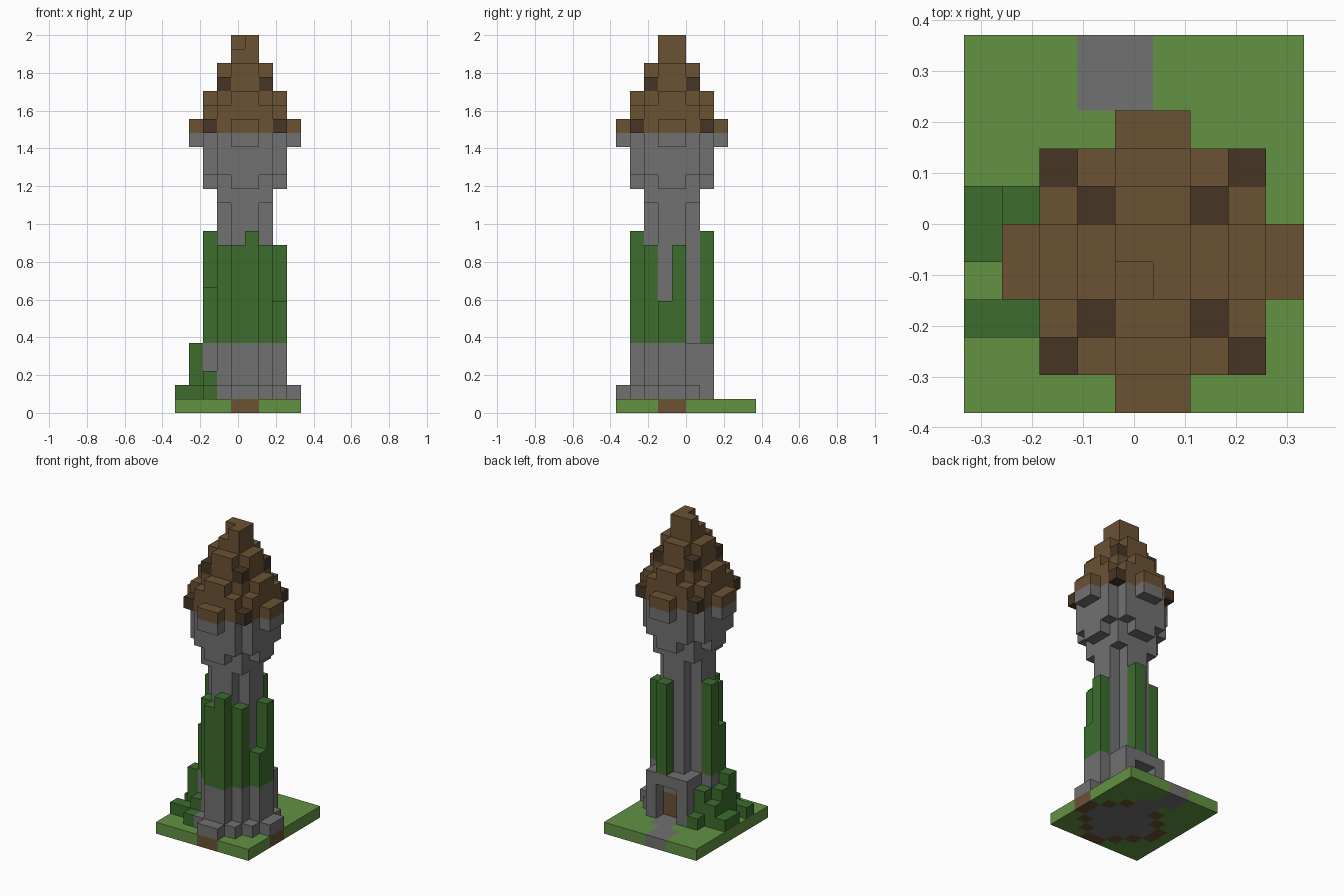
import bpy, bmesh
from mathutils import Vector

cube = bpy.data.objects.get("Cube")
if cube:
    bpy.data.objects.remove(cube, do_unlink=True)

U = 2 / 27                      # block size
NX, NY = 9, 10                  # ground size in blocks

COLOURS = {
    "grass": (0.122, 0.287, 0.055),
    "stone": (0.165, 0.165, 0.165),
    "leaf": (0.045, 0.152, 0.027),
    "wood": (0.147, 0.084, 0.034),
    "dark_wood": (0.061, 0.036, 0.018),
}
MATS = {}
for name, rgb in COLOURS.items():
    m = bpy.data.materials.new(name)
    m.use_nodes = True
    m.diffuse_color = (*rgb, 1)
    bsdf = m.node_tree.nodes["Principled BSDF"]
    bsdf.inputs["Base Color"].default_value = (*rgb, 1)
    bsdf.inputs["Roughness"].default_value = 0.9
    MATS[name] = m

blocks = {}                     # (i, j, k) -> (part, colour)


def column(part, colour, i, j, low, high):
    for k in range(low, high):
        blocks[i, j, k] = (part, colour)


def ring(part, colour, a, b, low, high):
    """Column repeated in all quarters; a and b count outward from the tower axis."""
    for p, q in {(a, b), (b, a)}:
        for i in (4 - p, 5 + p):
            for j in (3 - q, 4 + q):
                column(part, colour, i, j, low, high)


# Ground slab with soil under the plinth, stone under the tower, and a path
for i in range(NX):
    for j in range(NY):
        column("ground", "grass", i, j, 0, 1)
for a, b in ((3, 0), (2, 1)):
    ring("ground", "wood", a, b, 0, 1)
for a, b in ((0, 0), (1, 0), (1, 1), (2, 0)):
    ring("ground", "stone", a, b, 0, 1)
for j, start in ((7, 4), (8, 3), (9, 3)):
    for i in (start, start + 1):
        column("path", "stone", i, j, 0, 1)

# Stepped plinth and base
for a, b in ((3, 0), (2, 1)):
    ring("plinth", "stone", a, b, 1, 2)
for a, b in ((1, 1), (2, 0)):
    ring("base", "stone", a, b, 1, 5)

# Shaft and flared head
ring("shaft", "stone", 0, 0, 1, 20)
ring("shaft", "stone", 1, 0, 1, 20)
for a, b, low in ((1, 1, 15), (2, 0, 16), (2, 1, 17), (3, 0, 19)):
    ring("tower_head", "stone", a, b, low, 20)

# Stepped roof with dark corner blocks
for a, b, top in ((0, 0, 27), (1, 0, 25), (1, 1, 23), (2, 0, 23), (2, 1, 22), (3, 0, 21)):
    ring("roof", "wood", a, b, 20, top)
ring("roof_corners", "dark_wood", 1, 1, 23, 24)
ring("roof_corners", "dark_wood", 2, 2, 20, 21)
del blocks[4, 3, 26]

# Doorway at the back: frame, opening and recessed door
for i in (4, 5):
    blocks.pop((i, 7, 1), None)
    for k in (1, 2, 3):
        blocks.pop((i, 6, k), None)
    column("door", "wood", i, 5, 1, 3)
for i in (3, 6):
    column("door_frame", "stone", i, 6, 1, 5)

# Vines climbing the shaft
for i, j, top in ((4, 1, 12), (5, 1, 13), (3, 2, 12), (6, 2, 12), (7, 3, 8),
                  (7, 4, 12), (2, 3, 9), (2, 4, 13), (5, 6, 13)):
    column("vines", "leaf", i, j, 5, top)

# Bushes on the ground beside the tower
for i, j, top in ((0, 2, 2), (1, 2, 2), (2, 1, 2), (2, 2, 3), (1, 3, 5), (1, 4, 4),
                  (0, 4, 2), (0, 5, 2), (1, 5, 3), (2, 5, 4), (2, 6, 2)):
    column("bushes", "leaf", i, j, 1, top)


def outer_faces(bm, cell, slot):
    """Add the faces of one block that are not covered by a neighbour."""
    centre = Vector(cell) + Vector((0.5, 0.5, 0.5))
    for axis in range(3):
        for sign in (-1, 1):
            step = Vector((0, 0, 0))
            step[axis] = sign
            if tuple(int(c + s) for c, s in zip(cell, step)) in blocks:
                continue
            u, v = Vector((0, 0, 0)), Vector((0, 0, 0))
            u[(axis + 1) % 3] = 0.5
            v[(axis + 2) % 3] = 0.5 * sign
            mid = centre + step * 0.5
            corners = (mid - u - v, mid + u - v, mid + u + v, mid - u + v)
            verts = [bm.verts.new(((p.x - NX / 2) * U, (p.y - NY / 2) * U, p.z * U))
                     for p in corners]
            bm.faces.new(verts).material_index = slot


# One mesh object per part
for part in sorted({p for p, c in blocks.values()}):
    colours = sorted({c for p, c in blocks.values() if p == part})
    bm = bmesh.new()
    for cell, (p, colour) in blocks.items():
        if p == part:
            outer_faces(bm, cell, colours.index(colour))
    bmesh.ops.remove_doubles(bm, verts=bm.verts[:], dist=U * 0.01)
    mesh = bpy.data.meshes.new(part)
    bm.to_mesh(mesh)
    bm.free()
    for colour in colours:
        mesh.materials.append(MATS[colour])
    bpy.context.collection.objects.link(bpy.data.objects.new(part, mesh))
